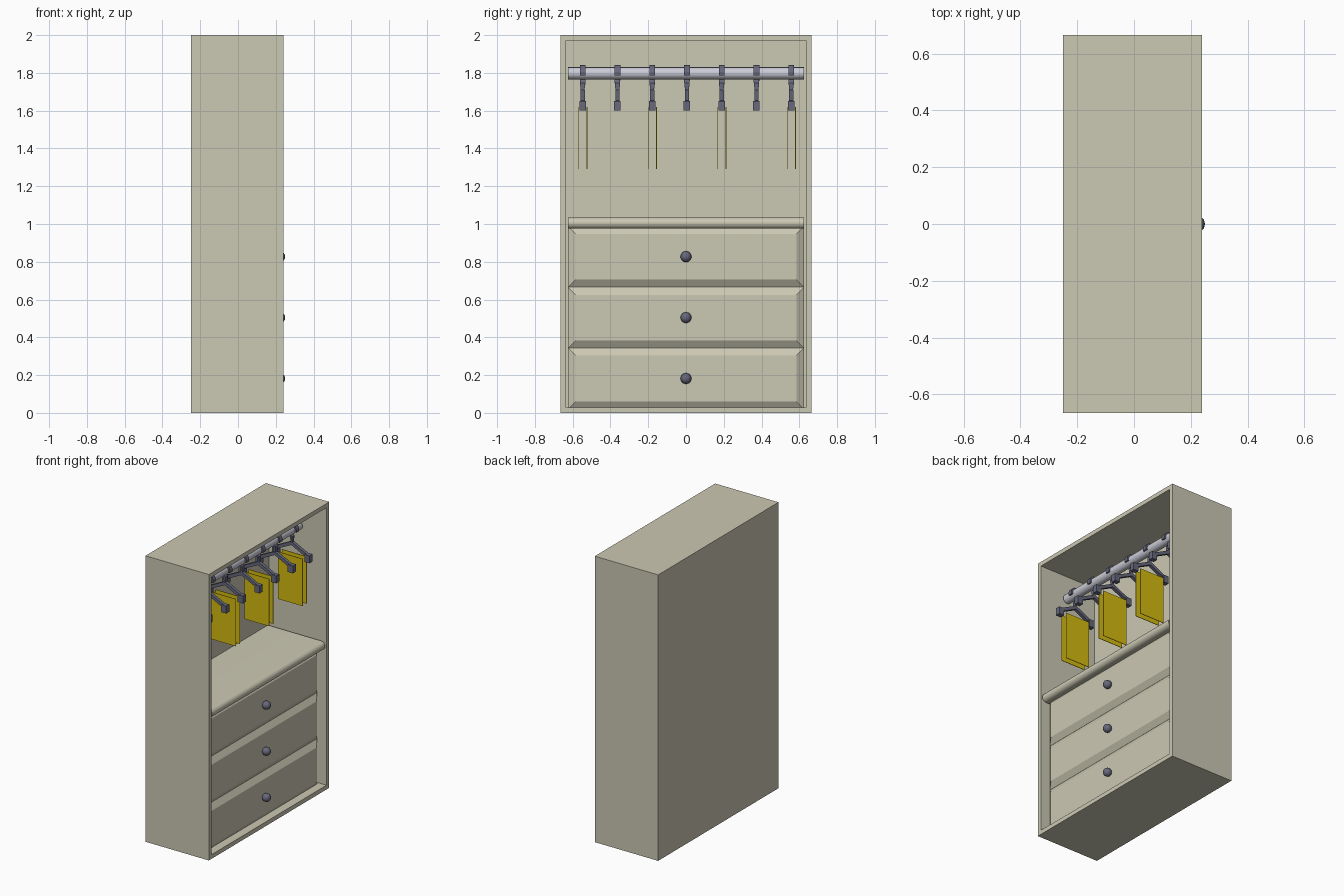
import bpy, bmesh, math
from mathutils import Vector, Matrix

if "Cube" in bpy.data.objects:
    bpy.data.objects.remove(bpy.data.objects["Cube"])


def material(name, rgb):
    m = bpy.data.materials.new(name)
    m.diffuse_color = (*rgb, 1)
    m.use_nodes = True
    m.node_tree.nodes["Principled BSDF"].inputs["Base Color"].default_value = m.diffuse_color
    return m


BEIGE = material("beige_paint", (0.60, 0.58, 0.45))
SLATE = material("slate_grey", (0.135, 0.14, 0.20))
STEEL = material("pale_steel", (0.60, 0.60, 0.68))
YELLOW = material("yellow_cloth", (0.66, 0.50, 0.005))


def finish(bm, name, mat, smooth=False):
    bmesh.ops.recalc_face_normals(bm, faces=bm.faces)
    me = bpy.data.meshes.new(name)
    bm.to_mesh(me)
    bm.free()
    me.materials.append(mat)
    ob = bpy.data.objects.new(name, me)
    bpy.context.collection.objects.link(ob)
    if smooth:
        bpy.context.view_layer.objects.active = ob
        ob.select_set(True)
        bpy.ops.object.shade_smooth_by_angle(angle=math.radians(35))
        ob.select_set(False)
    return ob


def add_box(bm, lo, hi):
    lo, hi = Vector(lo), Vector(hi)
    mat = Matrix.Translation((lo + hi) / 2) @ Matrix.Diagonal((*(hi - lo), 1))
    bmesh.ops.create_cube(bm, size=1, matrix=mat)


def front_face(bm):
    bm.normal_update()
    return max(bm.faces, key=lambda f: f.normal.x)


def add_prism(bm, pts, y0, y1):
    """Extrude an x-z outline along y."""
    a = [bm.verts.new((x, y0, z)) for x, z in pts]
    b = [bm.verts.new((x, y1, z)) for x, z in pts]
    bm.faces.new(a)
    bm.faces.new(b[::-1])
    for i in range(len(pts)):
        j = (i + 1) % len(pts)
        bm.faces.new((a[i], b[i], b[j], a[j]))


def add_strip(bm, path, yc, thick):
    """Sweep a rectangle along (x, z, y_width) points."""
    rings = []
    n = len(path)
    for i, (x, z, w) in enumerate(path):
        p, q = path[max(i - 1, 0)], path[min(i + 1, n - 1)]
        d = Vector((q[0] - p[0], q[1] - p[1])).normalized() * thick / 2
        rings.append([bm.verts.new((x + s * -d.y, yc + t * w / 2, z + s * d.x))
                      for s, t in ((-1, -1), (1, -1), (1, 1), (-1, 1))])
    for r, s in zip(rings, rings[1:]):
        for k in range(4):
            m = (k + 1) % 4
            bm.faces.new((r[k], r[m], s[m], s[k]))
    bm.faces.new(rings[0])
    bm.faces.new(rings[-1][::-1])


# Cabinet shell, open toward +x
bm = bmesh.new()
add_box(bm, (-0.25, -0.665, 0), (0.24, 0.665, 2))
f = front_face(bm)
bmesh.ops.inset_region(bm, faces=[f], thickness=0.042)
r = bmesh.ops.extrude_discrete_faces(bm, faces=[f])
bmesh.ops.translate(bm, verts=r["faces"][0].verts, vec=(-0.445, 0, 0))
finish(bm, "cabinet_shell", BEIGE)

# Shelf with rounded front edge
bm = bmesh.new()
nose = [(0.207 + 0.03 * math.cos(a), 1.005 + 0.03 * math.sin(a))
        for a in (math.radians(-90 + 180 * i / 8) for i in range(9))]
add_prism(bm, [(-0.206, 1.035), (-0.206, 0.975)] + nose, -0.624, 0.624)
finish(bm, "shelf", BEIGE, True)

# Drawers with bevelled fronts, and knobs
for i in range(3):
    zc = 0.182 + 0.3225 * i
    bm = bmesh.new()
    add_box(bm, (-0.2, -0.624, zc - 0.161), (0.175, 0.624, zc + 0.161))
    f = front_face(bm)
    bmesh.ops.inset_region(bm, faces=[f], thickness=0.057)
    bmesh.ops.translate(bm, verts=f.verts, vec=(0.025, 0, 0))
    finish(bm, f"drawer_{i + 1}", BEIGE)
    bm = bmesh.new()
    bmesh.ops.create_uvsphere(bm, u_segments=12, v_segments=8, radius=0.029,
                              matrix=Matrix.Translation((0.221, 0, zc)))
    finish(bm, f"knob_{i + 1}", SLATE, True)

# Hanging rod
RX, RZ = 0.03, 1.798
bm = bmesh.new()
bmesh.ops.create_cone(bm, cap_ends=True, segments=16, radius1=0.032, radius2=0.032,
                      depth=1.25, matrix=Matrix.Translation((RX, 0, RZ))
                      @ Matrix.Rotation(math.pi / 2, 4, 'X'))
finish(bm, "hanging_rod", STEEL, True)

# Hangers, every second one carrying a folded garment
for i in range(7):
    y = 0.005 + (i - 3) * 0.184
    bm = bmesh.new()
    hook = [(RX + 0.036 * math.cos(a), RZ + 0.036 * math.sin(a), 0.03)
            for a in (math.radians(-20 + 260 * k / 9) for k in range(10))]
    neck = [(RX, 1.745, 0.028), (RX, 1.715, 0.021), (RX, 1.69, 0.021)]
    add_strip(bm, hook + neck, y, 0.014)
    for s in (-1, 1):
        add_strip(bm, [(RX, 1.70, 0.022), (RX + s * 0.115, 1.643, 0.022)], y, 0.022)
        x0, x1 = sorted((RX + s * 0.105, RX + s * 0.145))
        add_box(bm, (x0, y - 0.017, 1.60), (x1, y + 0.017, 1.652))
    finish(bm, f"hanger_{i + 1}", SLATE)
    if i % 2 == 0:
        bm = bmesh.new()
        for s in (-1, 1):
            yc = y + 0.001 + s * 0.022
            add_box(bm, (RX - 0.095, yc - 0.002, 1.29), (RX + 0.095, yc + 0.002, 1.62))
        finish(bm, f"garment_{i // 2 + 1}", YELLOW)
